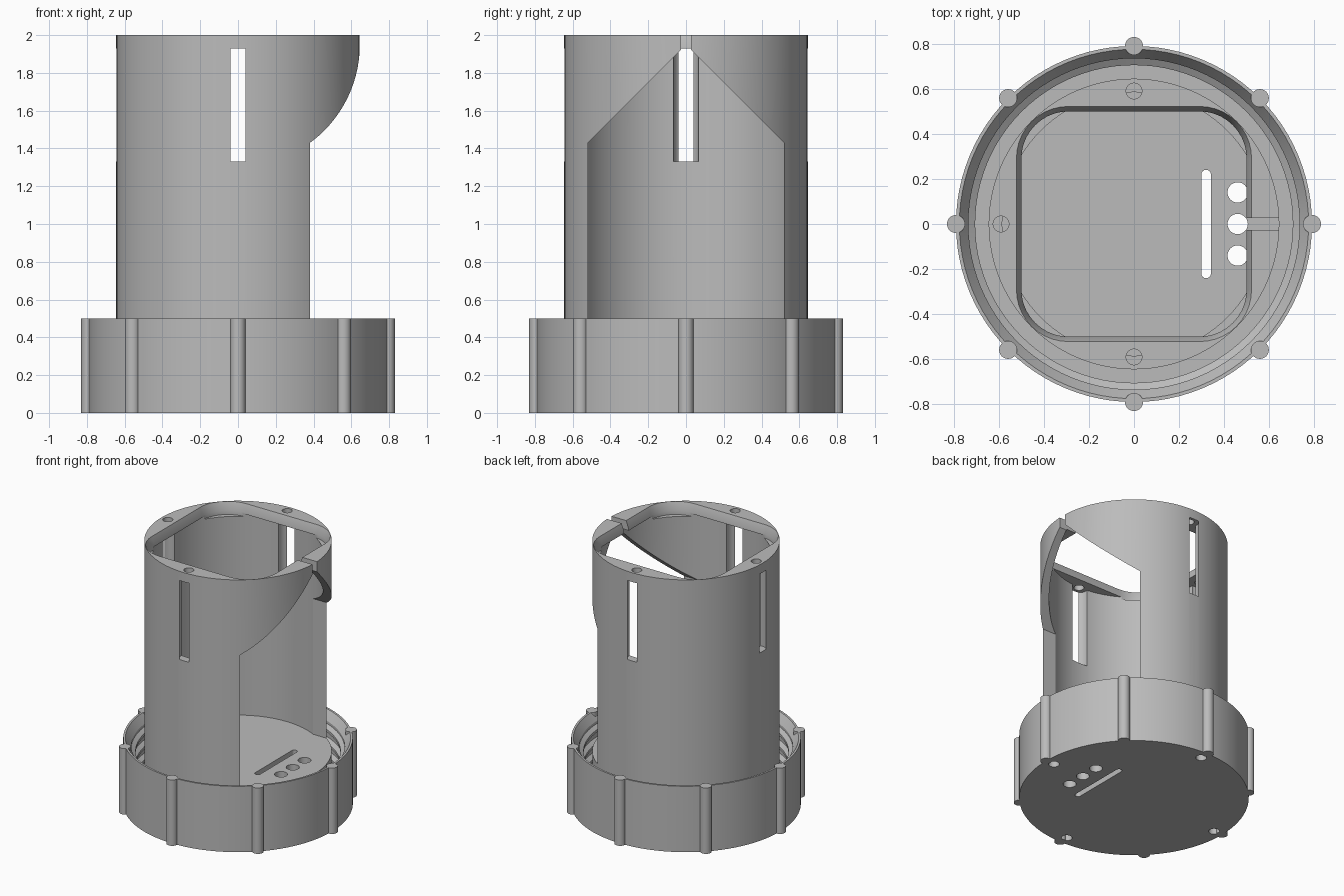
import bpy, bmesh, math
from mathutils import Matrix, Vector

if "Cube" in bpy.data.objects:
    bpy.data.objects.remove(bpy.data.objects["Cube"])

grey = bpy.data.materials.new("plain grey")
grey.use_nodes = True
grey.diffuse_color = (0.5, 0.5, 0.5, 1)
grey.node_tree.nodes["Principled BSDF"].inputs["Base Color"].default_value = (0.5, 0.5, 0.5, 1)

R = 0.645          # holder radius
FLOOR = 0.4        # holder floor height
LIP = 1.93         # underside of the top flange


def make(name, bm):
    bmesh.ops.recalc_face_normals(bm, faces=bm.faces)
    mesh = bpy.data.meshes.new(name)
    bm.to_mesh(mesh)
    bm.free()
    mesh.materials.append(grey)
    ob = bpy.data.objects.new(name, mesh)
    bpy.context.collection.objects.link(ob)
    return ob


def add_cylinder(bm, x, y, z0, z1, r, segs=32):
    bmesh.ops.create_cone(bm, cap_ends=True, segments=segs, radius1=r, radius2=r, depth=z1 - z0,
                          matrix=Matrix.Translation((x, y, (z0 + z1) / 2)))


def cylinder(name, x, y, z0, z1, r, segs=32):
    bm = bmesh.new()
    add_cylinder(bm, x, y, z0, z1, r, segs)
    return make(name, bm)


def loft(name, rings):
    """Closed solid through matching rings of points."""
    bm = bmesh.new()
    loops = [[bm.verts.new(p) for p in ring] for ring in rings]
    n = len(loops[0])
    for low, high in zip(loops, loops[1:]):
        for i in range(n):
            j = (i + 1) % n
            bm.faces.new((low[i], low[j], high[j], high[i]))
    bm.faces.new(loops[0])
    bm.faces.new(loops[-1])
    return make(name, bm)


def box(name, x0, x1, y0, y1, z0, z1):
    return loft(name, [[(x0, y0, z), (x1, y0, z), (x1, y1, z), (x0, y1, z)] for z in (z0, z1)])


def rounded_rect(hx, hy, r, z, cx=0, steps=10):
    pts = []
    for k, (sx, sy) in enumerate(((1, 1), (-1, 1), (-1, -1), (1, -1))):
        for i in range(steps + 1):
            a = math.pi / 2 * (k + i / steps)
            pts.append((cx + sx * (hx - r) + r * math.cos(a), sy * (hy - r) + r * math.sin(a), z))
    return pts


def cut(target, cutter):
    cutter.hide_render = True
    mod = target.modifiers.new("cut", "BOOLEAN")
    mod.operation = "DIFFERENCE"
    mod.solver = "EXACT"
    mod.object = cutter
    bpy.context.view_layer.objects.active = target
    bpy.ops.object.modifier_apply(modifier=mod.name)
    bpy.data.objects.remove(cutter)


# Screw cap: lathed profile with internal thread ridges
bore, ridge = 0.735, 0.705
profile = [(0, 0), (0.79, 0), (0.79, 0.5), (0.775, 0.5), (bore, 0.44)]
for z in (0.39, 0.29, 0.19):
    profile += [(bore, z + 0.03), (ridge, z + 0.01), (ridge, z - 0.01), (bore, z - 0.03)]
profile += [(bore, 0.1), (0, 0.1)]
bm = bmesh.new()
vs = [bm.verts.new((r, 0, z)) for r, z in profile]
es = [bm.edges.new(pair) for pair in zip(vs, vs[1:])]
bmesh.ops.spin(bm, geom=vs + es, cent=(0, 0, 0), axis=(0, 0, 1), angle=2 * math.pi, steps=96)
bmesh.ops.remove_doubles(bm, verts=bm.verts, dist=0.0005)
cap = make("screw_cap", bm)

# Grip ribs around the cap
bm = bmesh.new()
for i in range(8):
    a = i * math.pi / 4
    add_cylinder(bm, 0.79 * math.cos(a), 0.79 * math.sin(a), 0, 0.5, 0.04, 24)
ribs = make("grip_ribs", bm)

# Holder tube: solid plug below, hollow above the floor
tube = cylinder("holder_tube", 0, 0, 0.04, 2, R, 96)
cut(tube, cylinder("bore", 0, 0, FLOOR, LIP, 0.585, 96))

# Chamfered rounded-square mouth in the top flange
cut(tube, loft("mouth", [rounded_rect(h, h, r, z) for h, r, z in
                         ((0.5, 0.21, LIP - 0.02), (0.5, 0.21, LIP + 0.01), (0.522, 0.23, 2.001))]))

# Side window with a pointed roof
outline = [(-0.52, FLOOR), (0.52, FLOOR), (0.52, 1.43), (0, 1.95), (-0.52, 1.43)]
cut(tube, loft("window", [[(x, y, z) for y, z in outline] for x in (0.02, 1)]))

# Wire notch through the flange above the window
cut(tube, box("notch", 0.45, 0.8, -0.027, 0.027, 1.85, 2.1))

# Vertical pockets that break through the wall, with screw holes above
for x, y in ((0, 1), (0, -1), (-1, 0)):
    cut(tube, cylinder("pocket", 0.59 * x, 0.59 * y, 1.33, LIP, 0.067))
    cut(tube, cylinder("screw_hole", 0.59 * x, 0.59 * y, LIP - 0.1, 2.1, 0.035))

# Openings through the floor and cap base
for part in (tube, cap):
    for y in (-0.14, 0, 0.14):
        cut(part, cylinder("floor_hole", 0.46, y, -0.2, 0.6, 0.045))
    cut(part, loft("floor_slot", [rounded_rect(0.021, 0.24, 0.02, z, 0.32) for z in (-0.2, 0.6)]))

# Blind holes under the cap
for i in range(4):
    d = Vector((math.cos(i * math.pi / 2), math.sin(i * math.pi / 2))) * 0.72
    cut(cap, cylinder("foot_hole", d.x, d.y, -0.1, 0.07, 0.038))

# Smooth the round walls, keep sharp edges
bpy.ops.object.select_all(action="DESELECT")
for ob in (cap, ribs, tube):
    ob.select_set(True)
bpy.context.view_layer.objects.active = tube
bpy.ops.object.shade_smooth_by_angle(angle=math.radians(25))
